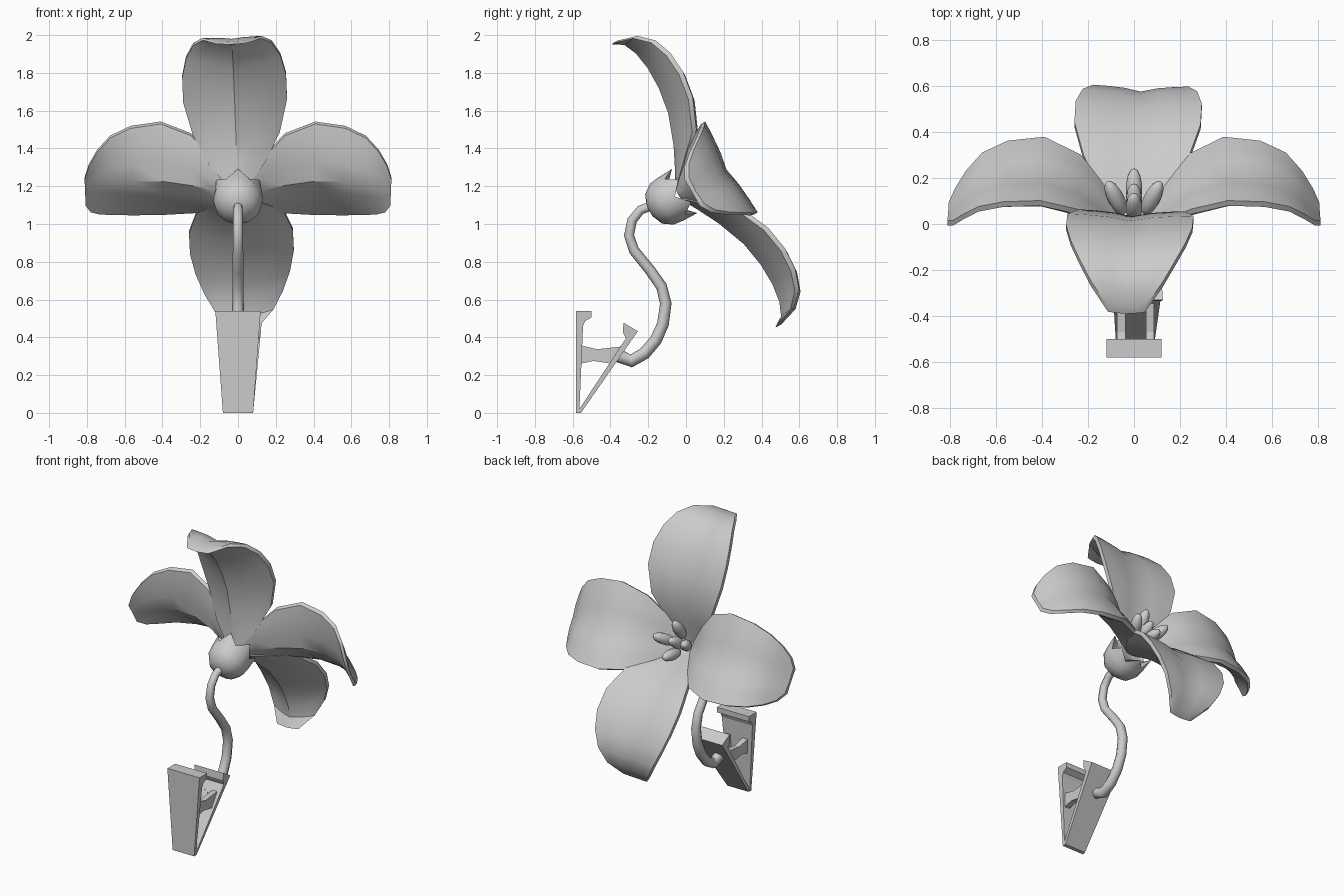
import bpy, bmesh, math
from mathutils import Vector, Matrix

if "Cube" in bpy.data.objects:
    bpy.data.objects.remove(bpy.data.objects["Cube"])

mat = bpy.data.materials.new("light grey")
mat.diffuse_color = (0.6, 0.6, 0.6, 1)
mat.use_nodes = True
mat.node_tree.nodes["Principled BSDF"].inputs["Base Color"].default_value = mat.diffuse_color

# Flower frame: local x = across, local y = up along the bloom, local z = bloom axis
CENTRE = Vector((0, -0.05, 1.15))
AXIS = Vector((0, 0.866, 0.5))
UP = Vector((0, -0.5, 0.866))
RIGHT = UP.cross(AXIS)
FRAME = Matrix.Translation(CENTRE) @ Matrix((RIGHT, UP, AXIS)).transposed().to_4x4()


def finish(name, bm, angle=None):
    bmesh.ops.recalc_face_normals(bm, faces=bm.faces)
    me = bpy.data.meshes.new(name)
    bm.to_mesh(me)
    bm.free()
    me.materials.append(mat)
    ob = bpy.data.objects.new(name, me)
    bpy.context.collection.objects.link(ob)
    if angle:
        bpy.ops.object.select_all(action='DESELECT')
        bpy.context.view_layer.objects.active = ob
        ob.select_set(True)
        bpy.ops.object.shade_smooth_by_angle(angle=math.radians(angle))
    return ob


def skin(bm, rows, closed=False):
    n = len(rows[0])
    for a, b in zip(rows, rows[1:]):
        for i in range(n if closed else n - 1):
            j = (i + 1) % n
            bm.faces.new((a[i], a[j], b[j], b[i]))


# Petals: reach, half width, rim height, height of the keel at the back
TALL = [(.03, .04, .04, .01), (.13, .15, .145, .065), (.24, .23, .265, .12),
        (.40, .275, .335, .18), (.54, .275, .358, .203), (.66, .25, .35, .205),
        (.76, .208, .315, .19), (.83, .155, .245, .16), (.865, .08, .14, .105)]
WIDE = [(.03, .04, .04, .01), (.13, .155, .16, .065), (.24, .237, .265, .12),
        (.40, .278, .328, .175), (.56, .266, .312, .185), (.67, .235, .268, .165),
        (.74, .19, .2, .13), (.785, .14, .14, .1), (.81, .08, .105, .08)]
# Cross-section: position, dip of the front below the rim, back blend toward the rim
SECTION = [(-1, 0, 1), (-.7, .004, .6), (-.35, .012, .26), (0, .03, 0),
           (.35, .012, .26), (.7, .004, .6), (1, 0, 1)]
RIM = .026


def petal(name, table, turn):
    bm = bmesh.new()
    m = FRAME @ Matrix.Rotation(math.radians(turn), 4, 'Z')
    rows = []
    for r, w, edge, back in table:
        k = min(1, (edge - back) / .12)
        loop = [(s, edge - dip * k) for s, dip, f in SECTION]
        loop += [(s, back + (edge - RIM - back) * f) for s, dip, f in reversed(SECTION)]
        rows.append([bm.verts.new(m @ Vector((w * s, r, a))) for s, a in loop])
    skin(bm, rows, True)
    n = len(SECTION)
    for row in (rows[0], rows[-1]):
        for i in range(n - 1):
            bm.faces.new((row[i], row[i + 1], row[2 * n - 2 - i], row[2 * n - 1 - i]))
    finish(name, bm, 32)


# The two kinds alternate; upright pair leans slightly, side pair droops slightly
petal("upper_petal", TALL, -2.2)
petal("left_petal", WIDE, 92)
petal("lower_petal", TALL, 177.8)
petal("right_petal", WIDE, 268)

# Calyx: rounded cup with six pointed sepals
bm = bmesh.new()
rows = []
for r, a in ((.03, -.165), (.09, -.14), (.125, -.09), (.132, -.035)):
    rows.append([bm.verts.new(FRAME @ Vector((r * math.sin(k * math.pi / 6),
                 r * math.cos(k * math.pi / 6), a))) for k in range(12)])
rim = []
for k in range(12):
    r, a = (.135, .05) if k % 2 == 0 else (.125, -.01)
    t = k * math.pi / 6
    rim.append(bm.verts.new(FRAME @ Vector((r * math.sin(t), r * math.cos(t), a))))
rows.append(rim)
rows.append([bm.verts.new(FRAME @ Vector((.085 * math.sin(k * math.pi / 6),
             .085 * math.cos(k * math.pi / 6), -.01))) for k in range(12)])
skin(bm, rows, True)
bm.faces.new(rows[0])
bm.faces.new(rows[-1])
finish("calyx", bm, 40)


# Stamens: one central pod and four leaning outward
def stamen(name, turn, lean, height):
    bm = bmesh.new()
    m = (FRAME @ Matrix.Rotation(math.radians(turn), 4, 'Z')
         @ Matrix.Rotation(math.radians(lean), 4, 'X')
         @ Matrix.Translation((0, 0, height)) @ Matrix.Diagonal((.037, .037, .09, 1)))
    bmesh.ops.create_uvsphere(bm, u_segments=10, v_segments=7, radius=1, matrix=m)
    finish(name, bm, 50)


stamen("centre_stamen", 0, 0, .17)
for i in range(4):
    stamen(f"outer_stamen_{i + 1}", i * 90, -23, .205)

# Stem: tube swept along an S-shaped path in the side plane
PATH = [(-.17, 1.10), (-.24, 1.075), (-.285, 1.02), (-.302, .94), (-.275, .86), (-.19, .755),
        (-.13, .67), (-.107, .58), (-.122, .47), (-.16, .385), (-.22, .315), (-.29, .275),
        (-.35, .30), (-.375, .315)]
bm = bmesh.new()
rows = []
pts = [Vector((0, y, z)) for y, z in PATH]
for i, p in enumerate(pts):
    d = (pts[min(i + 1, len(pts) - 1)] - pts[max(i - 1, 0)]).normalized()
    side = Vector((1, 0, 0))
    nrm = d.cross(side)
    r = .024 + .012 * i / (len(pts) - 1)
    rows.append([bm.verts.new(p + r * (math.cos(k * math.pi / 4) * side
                 + math.sin(k * math.pi / 4) * nrm)) for k in range(8)])
skin(bm, rows, True)
bm.faces.new(rows[0])
bm.faces.new(rows[-1])
finish("stem", bm, 50)


# Clip: side profiles extruded across, tapering toward the bottom
def extrude_profile(name, prof, left, right):
    bm = bmesh.new()
    rows = [[bm.verts.new((f(z), y, z)) for y, z in prof] for f in (left, right)]
    skin(bm, rows, True)
    bm.faces.new(rows[0])
    bm.faces.new(rows[1])
    finish(name, bm)


extrude_profile("clip_front_plate",
                [(-.582, 0), (-.565, 0), (-.545, .46), (-.535, .485), (-.5, .505),
                 (-.5, .54), (-.582, .54)],
                lambda z: -.08 - .074 * z, lambda z: .08 + .074 * z)
extrude_profile("clip_rear_plate",
                [(-.578, 0), (-.556, 0), (-.255, .432), (-.33, .477), (-.335, .43), (-.318, .395)],
                lambda z: -.075 - .04 * z, lambda z: .08 + .095 * z)
BRACKET = [(-.56, .26), (-.49, .275), (-.405, .262), (-.335, .352), (-.47, .337), (-.555, .357)]
for name, x in (("clip_left_bracket", -.055), ("clip_right_bracket", .07)):
    extrude_profile(name, BRACKET, lambda z: x - .018, lambda z: x + .018)
